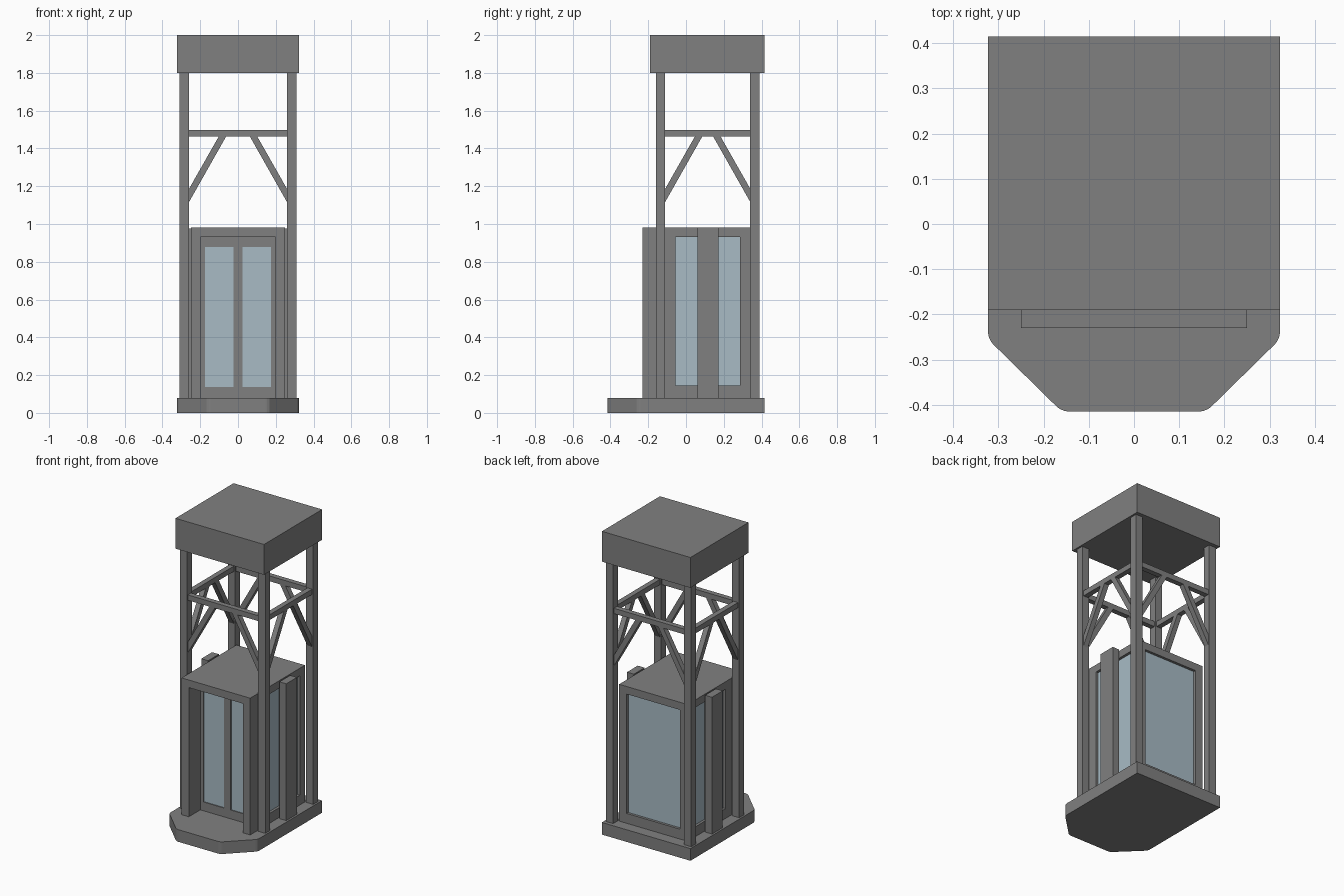
import bpy, bmesh

if "Cube" in bpy.data.objects:
    bpy.data.objects.remove(bpy.data.objects["Cube"])


def material(name, rgb):
    m = bpy.data.materials.new(name)
    m.diffuse_color = (*rgb, 1)
    m.use_nodes = True
    m.node_tree.nodes["Principled BSDF"].inputs["Base Color"].default_value = m.diffuse_color
    return m


GREY = material("steel grey", (0.216, 0.216, 0.216))
GLASS = material("pale blue glass", (0.392, 0.497, 0.558))


def prism(name, pts, vec, mat=GREY, round_corners=0):
    """Extrude a flat 3D outline along vec; optionally round the corner edges."""
    bm = bmesh.new()
    face = bm.faces.new([bm.verts.new(p) for p in pts])
    res = bmesh.ops.extrude_face_region(bm, geom=[face])
    bmesh.ops.translate(bm, vec=vec,
                        verts=[v for v in res["geom"] if isinstance(v, bmesh.types.BMVert)])
    if face.is_valid is False or len(bm.faces) < len(pts) + 2:
        bm.faces.new([v for v in bm.verts][:len(pts)])
    bmesh.ops.recalc_face_normals(bm, faces=bm.faces[:])
    if round_corners:
        edges = [e for e in bm.edges
                 if abs(e.verts[0].co.z - e.verts[1].co.z) > 0.01
                 and e.verts[0].co.y < 0]
        bmesh.ops.bevel(bm, geom=edges, offset=round_corners, segments=3,
                        profile=0.5, affect='EDGES')
    me = bpy.data.meshes.new(name)
    bm.to_mesh(me)
    bm.free()
    me.materials.append(mat)
    ob = bpy.data.objects.new(name, me)
    bpy.context.collection.objects.link(ob)
    return ob


def box(name, x0, x1, y0, y1, z0, z1, mat=GREY):
    pts = [(x0, y0, z0), (x1, y0, z0), (x1, y1, z0), (x0, y1, z0)]
    return prism(name, pts, (0, 0, z1 - z0), mat)


# Base with cut front corners, and machine housing on top
outline = [(-0.323, 0.415), (-0.323, -0.255), (-0.16, -0.415),
           (0.16, -0.415), (0.323, -0.255), (0.323, 0.415)]
prism("base_plate", [(x, y, 0) for x, y in outline], (0, 0, 0.08), round_corners=0.015)
box("top_housing", -0.323, 0.323, -0.19, 0.415, 1.8, 2.0)

# Four tower columns
CX, CY, MID = 0.285, 0.25, 0.115
for sx in (-1, 1):
    for sy in (-1, 1):
        x, y = sx * CX, MID + sy * CY
        box("tower_column", x - 0.026, x + 0.026, y - 0.025, y + 0.025, 0.08, 1.8)

# Ring beams and diagonal braces on all four sides
T = 0.017
for s in (-1, 1):
    y, x = MID + s * CY, s * CX
    box("cross_beam", -0.26, 0.26, y - T, y + T, 1.462, 1.497)
    box("side_beam", x - T, x + T, MID - 0.226, MID + 0.226, 1.462, 1.497)
    for d in (-1, 1):
        def brace(inner):
            return [(d * inner, 1.115), (d * inner, 1.185),
                    (d * (inner - 0.158), 1.463), (d * (inner - 0.197), 1.463)]
        prism("cross_brace", [(a, y - T, z) for a, z in brace(0.26)], (0, 2 * T, 0))
        prism("side_brace", [(x - T, MID + a, z) for a, z in brace(0.226)], (2 * T, 0, 0))

# Cabin roof, floor and rear window
box("cabin_roof", -0.25, 0.25, -0.23, 0.34, 0.932, 0.982)
box("cabin_floor", -0.23, 0.23, -0.11, 0.32, 0.08, 0.095)
box("rear_sill", -0.195, 0.195, 0.305, 0.34, 0.08, 0.145)
box("rear_glass", -0.195, 0.195, 0.315, 0.323, 0.145, 0.932, GLASS)

# Cabin sides: posts, sill, window and outer guide rail
for s in (-1, 1):
    def side(name, a, b, *rest):
        box(name, *sorted((s * a, s * b)), *rest)
    side("front_pillar", 0.198, 0.25, -0.23, -0.055, 0.08, 0.932)
    side("rear_post", 0.195, 0.25, 0.287, 0.34, 0.08, 0.932)
    side("side_sill", 0.22, 0.25, -0.055, 0.287, 0.08, 0.145)
    side("side_glass", 0.225, 0.233, -0.055, 0.287, 0.145, 0.932, GLASS)
    side("guide_rail", 0.26, 0.31, 0.06, 0.172, 0.08, 0.982)
    side("guide_web", 0.235, 0.26, 0.09, 0.142, 0.08, 0.975)

    # Sliding door leaf with its glass
    side("door_outer_stile", 0.174, 0.198, -0.11, -0.085, 0.095, 0.932)
    side("door_inner_stile", 0.001, 0.024, -0.11, -0.085, 0.095, 0.932)
    side("door_bottom_rail", 0.024, 0.174, -0.11, -0.085, 0.095, 0.138)
    side("door_top_rail", 0.024, 0.174, -0.11, -0.085, 0.877, 0.932)
    side("door_glass", 0.024, 0.174, -0.104, -0.096, 0.138, 0.877, GLASS)
